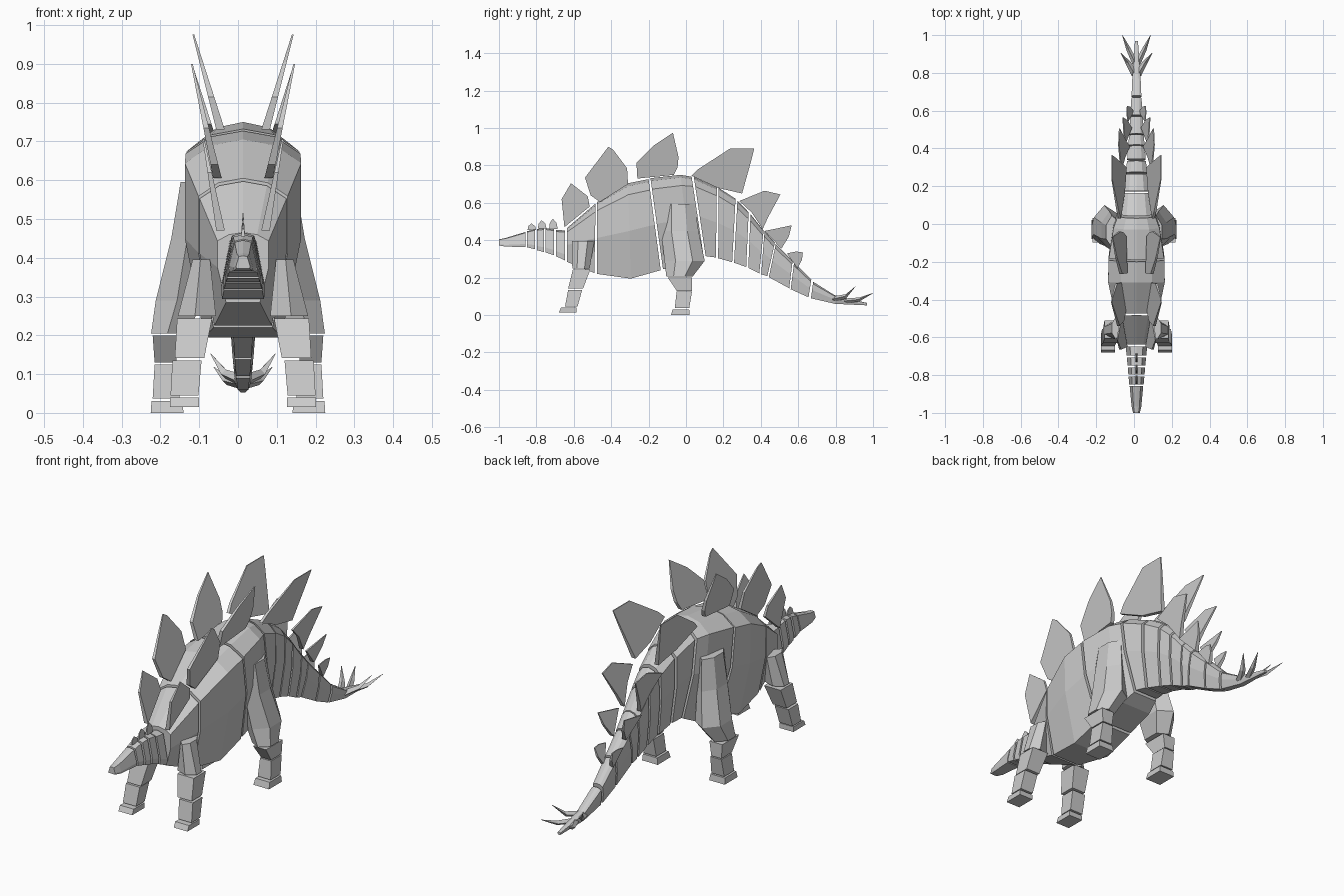
import bpy, bmesh

CX = 0.013   # centre line of the body


def make(name, verts, faces):
    me = bpy.data.meshes.new(name)
    bm = bmesh.new()
    vs = [bm.verts.new(v) for v in verts]
    for f in faces:
        bm.faces.new([vs[i] for i in f])
    bmesh.ops.recalc_face_normals(bm, faces=bm.faces)
    bm.to_mesh(me)
    bm.free()
    ob = bpy.data.objects.new(name, me)
    bpy.context.collection.objects.link(ob)
    return ob


def loft(name, rings):
    n = len(rings[0])
    faces = [[k * n + i, k * n + (i + 1) % n, (k + 1) * n + (i + 1) % n, (k + 1) * n + i]
             for k in range(len(rings) - 1) for i in range(n)]
    faces += [list(range(n)), list(range(n * (len(rings) - 1), n * len(rings)))]
    return make(name, [v for r in rings for v in r], faces)


# cross-sections: (fraction of half width, fraction of way from top to bottom)
BODY = [(0, 0), (.55, .03), (1, .12), (1, .5), (.66, 1)]
NECK = [(0, 0), (.6, .06), (1, .8), (.95, 1)]


def segment(name, shape, sections):
    """Sections: top y, top z, bottom y, bottom z, half width."""
    full = shape + [(-x, t) for x, t in reversed(shape) if x]
    loft(name, [[(CX + x * w, ty + (by - ty) * t, tz + (bz - tz) * t) for x, t in full]
                for ty, tz, by, bz, w in sections])


# head and neck
segment("head", NECK, [(-1, .405, -1, .372, .018), (-.965, .412, -.965, .366, .026),
                       (-.857, .445, -.857, .364, .036)])
neck = [(-.85, -.808, .448, .460, .363, .352, .038, .042),
        (-.797, -.76, .460, .465, .347, .337, .043, .046),
        (-.75, -.706, .465, .460, .335, .320, .047, .051),
        (-.696, -.648, .455, .453, .315, .293, .052, .057)]
for i, (y0, y1, t0, t1, b0, b1, w0, w1) in enumerate(neck):
    segment(f"neck_segment_{i + 1}", NECK, [(y0, t0, y0, b0, w0), (y1, t1, y1, b1, w1)])

# trunk
segment("chest", BODY, [(-.637, .465, -.637, .285, .066), (-.483, .597, -.49, .225, .112)])
segment("trunk", BODY, [(-.475, .605, -.475, .22, .115), (-.31, .705, -.295, .195, .15),
                        (-.2, .727, -.135, .24, .148)])
segment("hips", BODY, [(-.19, .732, -.123, .245, .146), (-.03, .75, .03, .275, .122),
                       (.03, .74, .095, .308, .1)])

# tail
tail = [((.042, .738, .105, .315, .096), (.165, .683, .16, .308, .078)),
        ((.175, .68, .172, .304, .072), (.265, .622, .247, .283, .06)),
        ((.275, .612, .257, .28, .057), (.335, .55, .322, .257, .05)),
        ((.345, .54, .333, .252, .049), (.415, .452, .392, .223, .044)),
        ((.42, .45, .402, .218, .043), (.475, .387, .435, .208, .039)),
        ((.48, .38, .443, .203, .038), (.57, .29, .552, .143, .033)),
        ((.578, .283, .56, .138, .032), (.67, .19, .655, .095, .027))]
for i, secs in enumerate(tail):
    segment(f"tail_segment_{i + 1}", BODY, secs)
segment("tail_end", BODY, [(.68, .178, .668, .09, .026), (.797, .105, .797, .06, .021),
                           (.968, .065, .968, .052, .008)])

# legs
BOX = [(-1, -1), (1, -1), (1, 1), (-1, 1)]
HEX = [(1, -.45), (1, .4), (.1, 1), (-1, .6), (-1, -.6), (.1, -1)]


def limb(name, cx, shape, levels):
    """Levels: z, inner and outer distance from the centre line, front y, back y."""
    for side, s in (("left", -1), ("right", 1)):
        loft(f"{name}_{side}", [[(cx + s * ((a + b) / 2 + x * (b - a) / 2),
                                  (f + r) / 2 + y * (r - f) / 2, z) for x, y in shape]
                                for z, a, b, f, r in levels])


limb("front_upper_leg", CX, HEX, [(.395, .085, .13, -.61, -.49), (.25, .07, .168, -.608, -.515)])
limb("front_knee", CX, BOX, [(.243, .08, .17, -.605, -.512), (.142, .1, .176, -.63, -.55)])
limb("front_shin", CX, BOX, [(.135, .107, .182, -.63, -.555), (.045, .115, .187, -.647, -.58)])
limb("front_foot", CX, BOX, [(.04, .113, .188, -.668, -.585), (.015, .113, .188, -.68, -.585)])
limb("rear_thigh", 0, HEX, [(.595, .08, .148, -.125, .045), (.45, .08, .172, -.133, .067),
                            (.29, .09, .212, -.115, .1), (.205, .13, .224, -.105, .035)])
limb("rear_knee", 0, BOX, [(.2, .15, .22, -.097, .032), (.13, .16, .215, -.05, .032)])
limb("rear_shin", 0, BOX, [(.125, .155, .215, -.05, .032), (.037, .15, .22, -.06, .017)])
limb("rear_foot", 0, BOX, [(.031, .145, .223, -.072, .017), (0, .14, .225, -.08, .02)])


# back plates: side outline (y, z), leaning outward and thinning to the tip
def plate(name, pts, low, high, s, thick=.011):
    z0, z1 = min(p[1] for p in pts), max(p[1] for p in pts)
    rings = []
    for sign in (-1, 1):
        ring = []
        for y, z in pts:
            t = (z - z0) / (z1 - z0)
            ring.append((CX + s * (low + (high - low) * t) + sign * thick * (1 - .8 * t), y, z))
        rings.append(ring)
    loft(name, rings)


plates = [
    (.058, .102, [(-.65, .47), (-.665, .62), (-.615, .705), (-.525, .635), (-.515, .58)]),
    (.066, .132, [(-.51, .64), (-.54, .735), (-.415, .9), (-.39, .885), (-.315, .785),
                  (-.31, .7), (-.46, .605)]),
    (.058, .128, [(-.26, .73), (-.265, .815), (-.175, .905), (-.07, .975), (-.04, .845),
                  (-.045, .79), (-.065, .75)]),
    (.062, .13, [(.03, .745), (.065, .78), (.235, .89), (.365, .89), (.35, .83), (.3, .65),
                 (.17, .68)]),
    (.045, .095, [(.285, .61), (.42, .665), (.505, .645), (.44, .525), (.41, .46), (.35, .55)]),
    (.034, .072, [(.42, .45), (.48, .462), (.565, .48), (.55, .42), (.51, .355)]),
    (.024, .05, [(.54, .33), (.59, .34), (.625, .335), (.62, .295), (.595, .25)])]
for i, (low, high, pts) in enumerate(plates):
    for side, s in (("left", -1), ("right", 1)):
        plate(f"back_plate_{i + 1}_{side}", pts, low, high, s)

# small crest plates along the neck
for i, (y, z, h) in enumerate([(-.825, .455, .035), (-.77, .462, .045), (-.71, .46, .055)]):
    plate(f"neck_plate_{i + 1}", [(y - .022, z), (y - .018, z + h * .6), (y - .002, z + h),
                                  (y + .018, z + h * .6), (y + .024, z)], 0, 0, 1, .005)

# tail spikes
for i, path in enumerate([
        [(.008, .79, .085, .016), (.045, .855, .1, .012), (.083, .905, .152, .001)],
        [(.006, .85, .075, .014), (.042, .925, .083, .011), (.075, 1.0, .118, .001)]]):
    for side, s in (("left", -1), ("right", 1)):
        loft(f"tail_spike_{i + 1}_{side}", [[(CX + s * (x + a * r), y - a * r * .5, z + b * r)
             for a, b in ((1, 0), (0, 1), (-1, 0), (0, -1))] for x, y, z, r in path])
